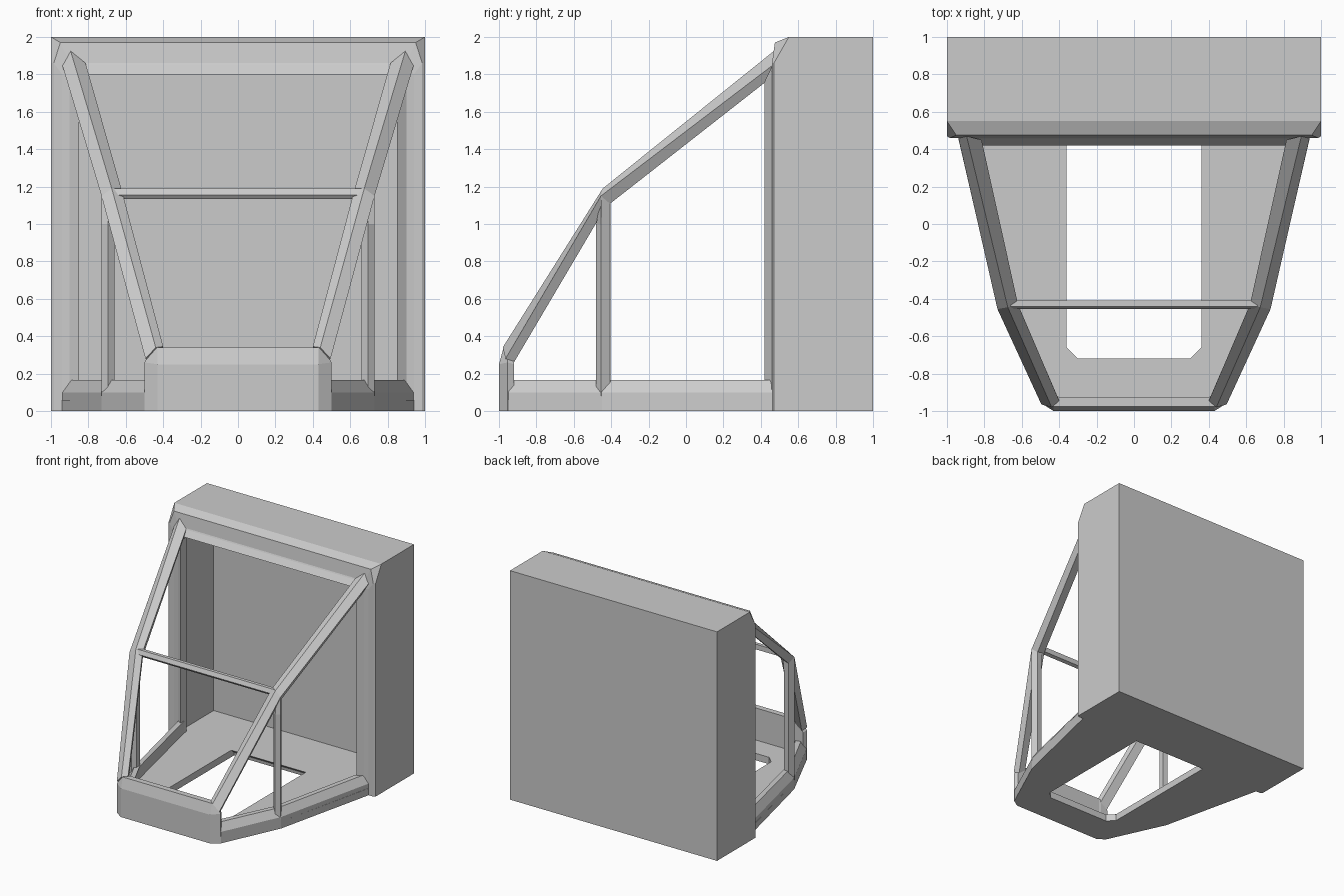
import bpy, bmesh


def loft(name, sections, closed=True, mirror=True):
    """Skin a list of equal-length sections; cap both ends; mirror across x."""
    bm = bmesh.new()
    rings = [[bm.verts.new(p) for p in s] for s in sections]
    n = len(rings[0])
    for a, b in zip(rings, rings[1:]):
        for i in range(n if closed else n - 1):
            j = (i + 1) % n
            bm.faces.new((a[i], a[j], b[j], b[i]))
    bm.faces.new(rings[0])
    bm.faces.new(rings[-1])
    bmesh.ops.recalc_face_normals(bm, faces=bm.faces[:])
    mesh = bpy.data.meshes.new(name)
    bm.to_mesh(mesh)
    bm.free()
    obj = bpy.data.objects.new(name, mesh)
    bpy.context.collection.objects.link(obj)
    if mirror:
        m = obj.modifiers.new("Mirror", 'MIRROR')
        m.use_clip = True
    return obj


def prism(name, plan, z0, z1):
    return loft(name, [[(x, y, z) for x, y in plan] for z in (z0, z1)])


# Rear shell: half arches (foot, shoulder, corner, middle) from back to lip to inner wall
def arch(w, y, zs, t, yt, zt, z0=0.0):
    return [(0, y, z0), (w, y, z0), (w, y, zs), (t, yt, zt), (0, yt, zt)]


loft("rear_shell", [
    arch(1, 1, 1.86, 1, 1, 2),
    arch(1, .47, 1.86, 1, .55, 2),
    arch(.985, .46, 1.86, .95, .475, 1.97),
    arch(.94, .46, 1.80, .90, .46, 1.86),
    arch(.90, .455, 1.79, .88, .455, 1.85, .03),
    arch(.85, .42, 1.76, .82, .42, 1.80, .06),
    arch(.85, .50, 1.76, .82, .50, 1.80, .06),
    arch(.90, .52, 1.85, .90, .52, 1.94, .06),
    arch(.90, .95, 1.85, .90, .95, 1.94, .06),
], closed=False)

# Floor with a long hatch opening (half outline)
prism("floor", [
    (0, -1), (.43, -1), (.5, -.95), (.73, -.45), (.94, .46), (1, .47), (1, 1),
    (0, 1), (0, .78), (.30, .78), (.36, .72), (.36, -.66), (.30, -.72), (0, -.72),
], 0, .06)


# Side sills with a sloped top edge
def sill(x, y, dx, dy=0):
    return [(x, y, 0), (x, y, .10), (x - dx, y + dy, .165),
            (x - 2 * dx, y + 2 * dy, .165), (x - 2 * dx, y + 2 * dy, 0)]


loft("side_sill", [sill(.94, .47, .045), sill(.73, -.45, .04, .01),
                   sill(.5, -.95, .04, .02)])

# Nose block wrapping the front corners
loft("nose", [
    [(.485, -.92, 0), (.485, -.92, .25), (.46, -.92, .31), (.41, -.92, .335), (.41, -.92, 0)],
    [(.5, -.955, 0), (.5, -.955, .26), (.46, -.95, .33), (.40, -.925, .335), (.40, -.925, 0)],
    [(.43, -1, 0), (.43, -1, .25), (.43, -.975, .34), (.40, -.925, .34), (.40, -.925, 0)],
    [(0, -1, 0), (0, -1, .25), (0, -.975, .34), (0, -.925, .34), (0, -.925, 0)],
])

# Canopy beams: five-sided section from shell through knee to nose
loft("canopy_beam", [
    [(.895, .47, 1.925), (.94, .465, 1.85), (.90, .42, 1.755), (.82, .43, 1.80), (.815, .45, 1.86)],
    [(.675, -.445, 1.19), (.73, -.455, 1.15), (.70, -.43, 1.09), (.63, -.41, 1.13), (.62, -.43, 1.175)],
    [(.44, -.98, .34), (.495, -.965, .28), (.475, -.92, .26), (.41, -.92, .31), (.40, -.945, .345)],
])

# Upright posts at the knee
prism("knee_post", [(.73, -.455), (.695, -.48), (.66, -.455), (.66, -.41), (.705, -.405)], .08, 1.0)
loft("post_head", [
    [(.73, -.455, 1.0), (.695, -.48, 1.0), (.66, -.455, 1.0), (.66, -.41, 1.0), (.705, -.405, 1.0)],
    [(.73, -.455, 1.15), (.695, -.455, 1.15), (.66, -.45, 1.15), (.65, -.41, 1.13), (.705, -.405, 1.12)],
])

# Cross bar between the knees
bar = [(-.41, 1.19), (-.44, 1.19), (-.455, 1.155), (-.44, 1.135), (-.41, 1.145)]
loft("cross_bar", [[(x, y, z) for y, z in bar] for x in (-.66, .66)], mirror=False)
